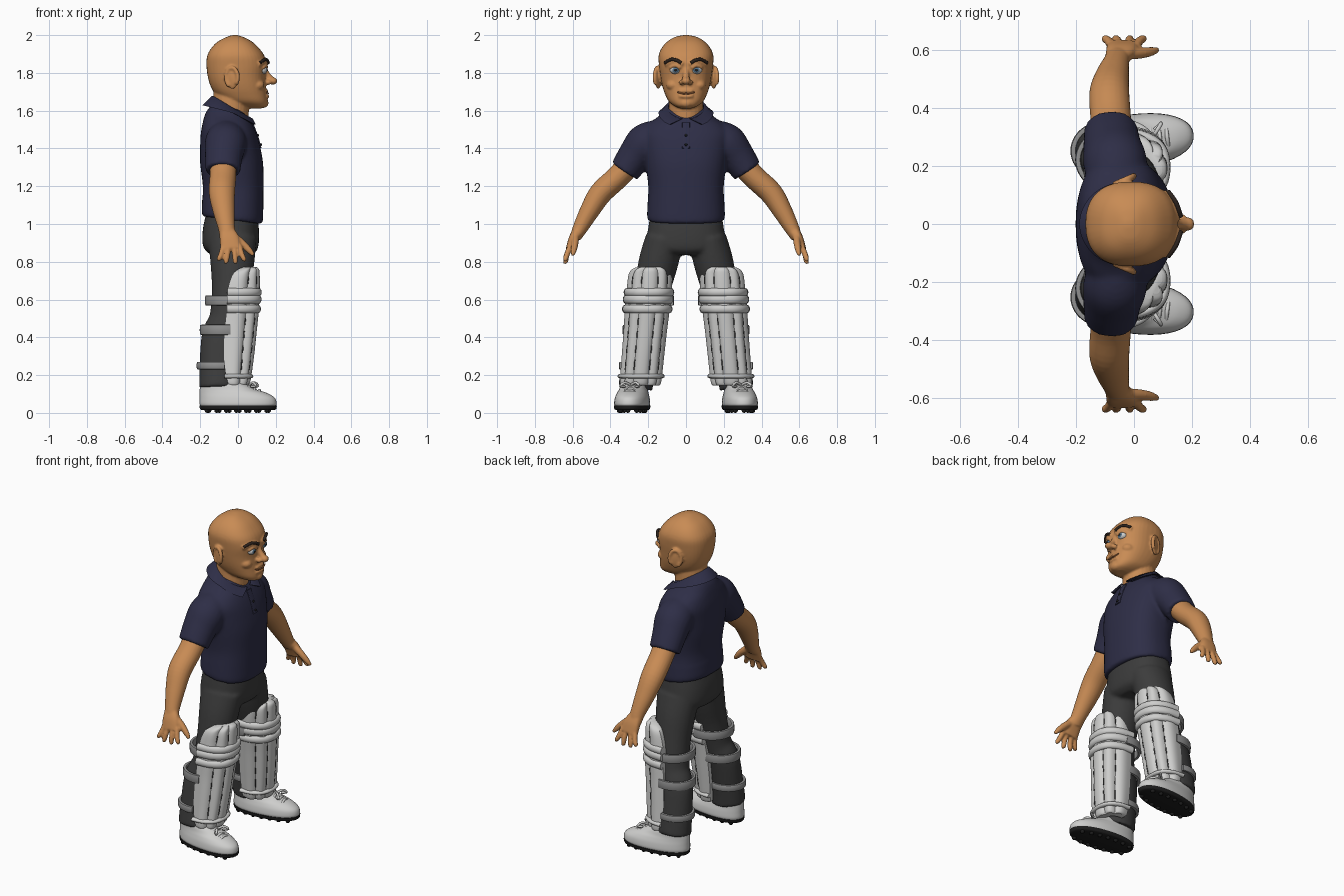
import bpy, bmesh, math
from mathutils import Vector, Matrix

if "Cube" in bpy.data.objects:
    bpy.data.objects.remove(bpy.data.objects["Cube"])

X, Z = Vector((1, 0, 0)), Vector((0, 0, 1))


def material(name, r, g, b):
    m = bpy.data.materials.new(name)
    m.use_nodes = True
    m.diffuse_color = (r, g, b, 1)
    m.node_tree.nodes["Principled BSDF"].inputs["Base Color"].default_value = (r, g, b, 1)
    return m


SKIN = material("skin", .58, .26, .09)
LIP = material("lip", .42, .16, .06)
NAVY = material("navy cloth", .027, .027, .062)
CHARCOAL = material("charcoal cloth", .045, .045, .045)
WHITE = material("off white", .62, .62, .61)
GREY = material("strap grey", .28, .28, .28)
BLACK = material("black", .012, .012, .012)
BROW = material("brow brown", .025, .016, .012)
IRIS = material("iris blue", .08, .16, .25)


# ---- helpers ----
def spline(rows, k=5):
    """Catmull-Rom resampling of rows of numbers."""
    out = []
    for i in range(len(rows) - 1):
        p0, p1 = rows[max(i - 1, 0)], rows[i]
        p2, p3 = rows[i + 1], rows[min(i + 2, len(rows) - 1)]
        for j in range(k):
            t = j / k
            out.append(tuple(b + t / 2 * (c - a + t * (2 * a - 5 * b + 4 * c - d + t * (3 * (b - c) + d - a)))
                             for a, b, c, d in zip(p0, p1, p2, p3)))
    return out + [tuple(rows[-1])]


def power(v, e):
    return math.copysign(abs(v) ** e, v)


def bridge(bm, rings):
    """Closed skin over rings of points, capped at both ends."""
    loops = [[bm.verts.new(p) for p in ring] for ring in rings]
    n = len(loops[0])
    for a, b in zip(loops, loops[1:]):
        for i in range(n):
            bm.faces.new((a[i], a[(i + 1) % n], b[(i + 1) % n], b[i]))
    bm.faces.new(loops[0][::-1])
    bm.faces.new(loops[-1])


def tube(bm, rows, ref=X, axis=None, n=24, p=2, k=5):
    """Rows are x, y, z, radius along ref, radius across."""
    rows = spline(rows, k)
    rings = []
    for i, (x, y, z, a, b) in enumerate(rows):
        nxt, prv = rows[min(i + 1, len(rows) - 1)], rows[max(i - 1, 0)]
        t = axis or (Vector(nxt[:3]) - Vector(prv[:3])).normalized()
        f = (ref - t * t.dot(ref)).normalized()
        side = t.cross(f)
        rings.append([Vector((x, y, z)) + f * a * power(math.cos(w), 2 / p) + side * b * power(math.sin(w), 2 / p)
                      for w in (math.tau * j / n for j in range(n))])
    bridge(bm, rings)


def stack(bm, rows, p=2.4, n=40):
    """Horizontal sections: z, back x, front x, half width."""
    tube(bm, [((b + f) / 2, 0, z, (f - b) / 2, w) for z, b, f, w in rows], axis=Z, n=n, p=p)


def ball(bm, centre, radii, rot=None, seg=20):
    m = Matrix.Translation(centre) @ (rot or Matrix()) @ Matrix.Diagonal((*radii, 1))
    bmesh.ops.create_uvsphere(bm, u_segments=seg, v_segments=seg, radius=1, matrix=m)


def flip(rows, s):
    return [(r[0], r[1] * s) + tuple(r[2:]) for r in rows]


def finish(name, bm, *mats, voxel=0, smooth=5):
    bmesh.ops.recalc_face_normals(bm, faces=bm.faces)
    me = bpy.data.meshes.new(name)
    bm.to_mesh(me)
    bm.free()
    ob = bpy.data.objects.new(name, me)
    bpy.context.collection.objects.link(ob)
    for m in mats:
        me.materials.append(m)
    bpy.ops.object.select_all(action='DESELECT')
    ob.select_set(True)
    bpy.context.view_layer.objects.active = ob
    bpy.ops.object.shade_smooth_by_angle(angle=math.radians(50))
    if voxel:
        r = ob.modifiers.new("blend", 'REMESH')
        r.mode, r.voxel_size, r.use_smooth_shade = 'VOXEL', voxel, True
        s = ob.modifiers.new("soften", 'SMOOTH')
        s.factor, s.iterations = .5, smooth
    return ob


# ---- head ----
HEAD = [(1.612, .05, .125, .03), (1.625, .0, .15, .062), (1.65, -.07, .156, .092), (1.69, -.12, .152, .112),
        (1.73, -.145, .148, .125), (1.78, -.16, .146, .135), (1.84, -.167, .152, .143), (1.89, -.163, .14, .145),
        (1.93, -.142, .112, .13), (1.965, -.108, .075, .1), (1.99, -.06, .028, .058), (2.0, -.03, -.005, .012)]
HEAD_FINE = spline(HEAD, 10)


def face_x(y, z):
    _, b, f, w = min(HEAD_FINE, key=lambda r: abs(r[0] - z))
    return (b + f) / 2 + (f - b) / 2 * max(0, 1 - abs(y / w) ** 2.4) ** (1 / 2.4)


def face_arc(bm, pts, out, a, b):
    tube(bm, [(face_x(y, z) + out, y, z, a, b) for y, z in pts], n=12)


bm = bmesh.new()
stack(bm, HEAD)
tube(bm, [(-.05, 0, 1.47, .1, .1), (-.04, 0, 1.58, .097, .093), (-.035, 0, 1.7, .095, .09)])
tube(bm, [(.135, 0, 1.835, .014, .014), (.155, 0, 1.79, .016, .016), (.178, 0, 1.757, .022, .022)])
ball(bm, (.184, 0, 1.757), (.024, .024, .02))
ball(bm, (.132, 0, 1.64), (.03, .038, .026))
face_arc(bm, [(-.035, 1.678), (0, 1.675), (.035, 1.678)], 0, .012, .01)
face_arc(bm, [(-.035, 1.703), (0, 1.705), (.035, 1.703)], 0, .01, .008)
for s in (1, -1):
    ball(bm, (.16, s * .022, 1.75), (.018, .015, .014))
    ball(bm, (.1, s * .07, 1.735), (.04, .035, .03))
    face_arc(bm, [(s * .015, 1.845), (s * .06, 1.86), (s * .11, 1.845)], -.003, .014, .014)
    face_arc(bm, [(s * .03, 1.825), (s * .057, 1.84), (s * .085, 1.825)], 0, .012, .009)
    ear_turn = Matrix.Rotation(s * .4, 4, 'Z')
    ball(bm, (-.03, s * .147, 1.772), (.036, .012, .058), ear_turn)
    rim = [(math.cos(t), math.sin(t)) for t in (math.radians(d) for d in range(-60, 221, 40))]
    tube(bm, [(*(Vector((-.032, s * .152, 1.775)) + ear_turn @ Vector((-.034 * -c, 0, .052 * q))), .011, .011)
              for c, q in [(-c, q) for c, q in rim]], ref=Vector((0, 1, 0)), n=12)
finish("head", bm, SKIN, voxel=.006, smooth=3)

# ---- facial details ----
bm = bmesh.new()
face_arc(bm, [(-.046, 1.699), (-.02, 1.691), (0, 1.691), (.02, 1.691), (.046, 1.699)], .009, .004, .004)
finish("mouth", bm, LIP)
for s, side in ((1, "left"), (-1, "right")):
    bm = bmesh.new()
    face_arc(bm, [(s * .026, 1.853), (s * .05, 1.867), (s * .08, 1.871), (s * .112, 1.853)], .011, .008, .009)
    finish(side + "_eyebrow", bm, BROW)
    bm = bmesh.new()
    centre = Vector((face_x(.055, 1.815) - .014, s * .055, 1.815))
    ball(bm, centre, (.022, .03, .026), Matrix.Rotation(math.pi / 2, 4, 'Y'))
    for f in bm.faces:
        facing = (f.calc_center_median() - centre).x / .026
        f.material_index = 2 if facing > .95 else 1 if facing > .82 else 0
    finish(side + "_eye", bm, WHITE, IRIS, BLACK)

# ---- shirt ----
bm = bmesh.new()
stack(bm, [(1.02, -.185, .125, .2), (1.04, -.192, .132, .206), (1.1, -.19, .134, .204), (1.2, -.186, .135, .2),
           (1.32, -.2, .133, .215), (1.42, -.2, .115, .23), (1.48, -.197, .097, .235), (1.53, -.188, .075, .2),
           (1.57, -.178, .05, .145), (1.6, -.165, .03, .115), (1.625, -.145, .0, .09)])
for v in bm.verts:
    if v.co.z < 1.12:
        v.co.z -= .13 * (v.co.x + .03)
for s in (1, -1):
    tube(bm, flip([(-.06, .14, 1.48, .095, .08), (-.065, .21, 1.43, .11, .105), (-.075, .27, 1.36, .1, .092),
                   (-.08, .325, 1.28, .092, .081)], s))
finish("shirt", bm, NAVY, voxel=.01)

bm = bmesh.new()
rings = []
for i in range(41):
    q = -1 + i / 20
    ring = []
    for gap, rx, ry, drop in ((10, .098, .094, 0), (10, .11, .106, 0), (38, .158, .145, 1), (38, .14, .13, 1)):
        a = math.pi + q * (math.pi - math.radians(gap))
        front = math.cos(a)
        ring.append((-.03 + rx * front, ry * math.sin(a), 1.617 - .06 * front - drop * (.028 + .02 * abs(front))))
    rings.append(ring)
bridge(bm, rings)
finish("collar", bm, NAVY)

bm = bmesh.new()
tube(bm, [(.115, 0, 1.4, .01, .02), (.098, 0, 1.46, .01, .02), (.07, 0, 1.535, .01, .02)], p=6)
finish("placket", bm, NAVY)
bm = bmesh.new()
for x, z in ((.122, 1.42), (.106, 1.47)):
    ball(bm, (x, 0, z), (.006, .007, .007), seg=10)
finish("buttons", bm, BLACK)

# ---- arms and hands ----
for s, side in ((1, "left"), (-1, "right")):
    bm = bmesh.new()
    tube(bm, flip([(-.075, .26, 1.36, .07, .065), (-.08, .36, 1.25, .07, .062), (-.085, .45, 1.165, .069, .061),
                   (-.075, .51, 1.07, .058, .052), (-.06, .562, .975, .044, .039), (-.053, .585, .93, .045, .03)], s))
    tube(bm, flip([(-.058, .572, .96, .04, .03), (-.045, .595, .92, .052, .027), (-.036, .615, .865, .056, .022)], s),
         p=2.6)
    for root, tip, low in ((-.077, -.1, .805), (-.049, -.063, .79), (-.02, -.014, .789), (.007, .032, .802)):
        tube(bm, flip([(root, .61, .885, .015, .016), ((root + tip) / 2, .63, .84, .0145, .015),
                       (tip, .638, low + .01, .013, .013), (tip, .637, low, .006, .006)], s), n=14)
    tube(bm, flip([(-.03, .585, .94, .022, .02), (.02, .588, .9, .02, .019), (.058, .594, .862, .017, .016),
                   (.082, .6, .835, .009, .009)], s), n=14)
    finish(side + "_arm", bm, SKIN, voxel=.006, smooth=3)

# ---- trousers ----
LEG = [(-.03, .115, .92, .13, .1), (-.03, .145, .8, .117, .105), (-.036, .18, .65, .103, .096),
       (-.052, .208, .5, .1, .09), (-.085, .23, .4, .108, .089), (-.1, .252, .25, .103, .088),
       (-.102, .268, .13, .105, .092)]
bm = bmesh.new()
stack(bm, [(1.07, -.165, .1, .185), (.98, -.185, .11, .2), (.9, -.188, .11, .208), (.86, -.172, .1, .19),
           (.835, -.14, .07, .1)])
for s in (1, -1):
    tube(bm, flip(LEG, s))
finish("trousers", bm, CHARCOAL, voxel=.01)

# ---- leg pads: z, back x, front x, half width, centre y ----
PAD = spline([(.145, -.06, .04, .09, .242), (.17, -.07, .053, .1, .24), (.3, -.075, .072, .103, .228),
              (.45, -.07, .088, .106, .214), (.55, -.06, .098, .11, .205), (.65, -.055, .102, .11, .195),
              (.73, -.03, .102, .105, .19), (.76, .0, .098, .088, .188), (.772, .03, .085, .06, .187)], 8)


def pad_point(row, t, out, s):
    z, b, f, w, cy = row
    return Vector((b + (f - b + out) * power(math.cos(t), .8), s * (cy + (w + out) * power(math.sin(t), .8)), z))


def pad_row(z):
    return min(PAD, key=lambda r: abs(r[0] - z))


ARC = [math.pi * (i / 50 - .5) for i in range(51)]
for s, side in ((1, "left"), (-1, "right")):
    # ribbed shell
    bm = bmesh.new()
    bridge(bm, [[pad_point(r, t, .013 * abs(math.sin(5 * (t + math.pi / 2))), s) for t in ARC]
                + [pad_point(r, t, -.026, s) for t in reversed(ARC)] for r in PAD])
    finish(side + "_pad", bm, WHITE)

    # knee rolls and lower cuff
    bm = bmesh.new()
    for z, high in ((.548, .022), (.595, .024), (.64, .022), (.2, .012)):
        tube(bm, [(*pad_point(pad_row(z), t, .008, s), high, .016) for t in ARC[::5]], ref=Z, n=12, k=3)
    finish(side + "_knee_rolls", bm, WHITE)

    # stitched seams in the grooves
    bm = bmesh.new()
    for g in range(1, 5):
        for z in (.23, .31, .39, .46, .68):
            tube(bm, [(*pad_point(pad_row(z + d), math.pi * (g / 5 - .5), .002, s), .003, .003)
                      for d in (0, .025, .045)], n=6, k=2)
    finish(side + "_seams", bm, CHARCOAL)

    # straps round the back of the leg
    bm = bmesh.new()
    for z, grow, high in ((.595, .024, .027), (.44, .016, .027), (.25, .006, .02)):
        x, y, _, a, b = min(spline(LEG, 12), key=lambda r: abs(r[2] - z))
        turn = [math.radians(d) for d in range(75, 286, 15)]
        tube(bm, [(x + (a + grow) * math.cos(t), s * (y + (b + grow) * math.sin(t)), z, high, .01) for t in turn],
             ref=Z, n=12, p=4, k=2)
    finish(side + "_straps", bm, GREY)

    # shoe, sole, studs and laces, all turned slightly outward
    place = Matrix.Translation((0, s * .285, 0)) @ Matrix.Rotation(s * .12, 4, 'Z')
    bm = bmesh.new()
    stack(bm, [(.036, -.2, .2, .088), (.05, -.205, .206, .092), (.08, -.205, .196, .088), (.105, -.205, .155, .08),
               (.125, -.204, .095, .073), (.15, -.2, .045, .068), (.172, -.185, .0, .06)], p=2.2)
    bm.transform(place)
    finish(side + "_shoe", bm, WHITE)

    bm = bmesh.new()
    stack(bm, [(.014, -.19, .185, .078), (.02, -.202, .203, .09), (.038, -.206, .207, .093)], p=2.2)
    for i in range(7):
        x = -.16 + i * .053
        for y in (-1, 1):
            ball(bm, (x, y * .065 * math.sqrt(1 - (x / .21) ** 2), .013), (.013, .013, .013), seg=10)
    bm.transform(place)
    finish(side + "_sole", bm, BLACK)

    bm = bmesh.new()
    for x, z in ((.03, .155), (.06, .142), (.09, .129), (.115, .121)):
        tube(bm, [(x, -.04, z - .018, .007, .007), (x, 0, z, .007, .007), (x, .04, z - .018, .007, .007)], n=10)
    for q in (-1, 1):
        tube(bm, [(.06, 0, .148, .007, .007), (.085, q * .03, .16, .007, .007), (.1, q * .05, .142, .007, .007),
                  (.075, q * .03, .14, .007, .007)], ref=Z, n=10)
    bm.transform(place)
    finish(side + "_laces", bm, WHITE)
